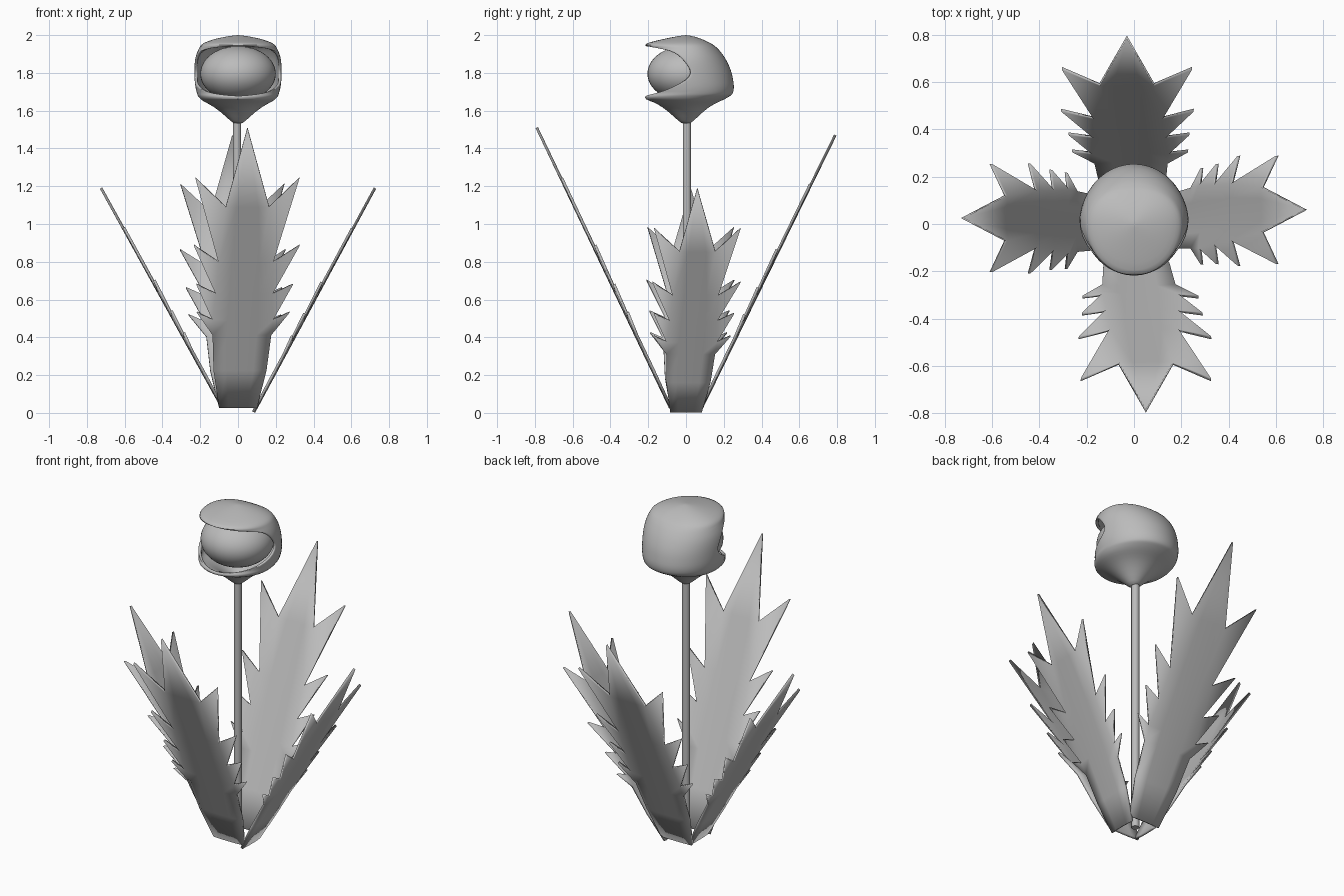
import bpy, bmesh, math

if "Cube" in bpy.data.objects:
    bpy.data.objects.remove(bpy.data.objects["Cube"])

grey = bpy.data.materials.new("plain_grey")
grey.diffuse_color = (0.5, 0.5, 0.5, 1)
grey.use_nodes = True
grey.node_tree.nodes["Principled BSDF"].inputs["Base Color"].default_value = grey.diffuse_color


def finish(name, bm, angle=40):
    me = bpy.data.meshes.new(name)
    bm.to_mesh(me)
    bm.free()
    me.materials.append(grey)
    ob = bpy.data.objects.new(name, me)
    bpy.context.collection.objects.link(ob)
    bpy.ops.object.select_all(action='DESELECT')
    ob.select_set(True)
    bpy.context.view_layer.objects.active = ob
    bpy.ops.object.shade_smooth_by_angle(angle=math.radians(angle))
    return ob


# Leaves: body half-widths and heights, plus the tooth tip between two stations
BODY = [(.10, 0), (.14, .2), (.155, .39), (.16, .47), (.15, .61),
        (.145, .78), (.115, 1.075), (0, 1.5)]
TEETH = {2: (.245, .51), 3: (.255, .66), 4: (.28, .87), 5: (.275, 1.23)}


def leaf(name, turn, r1, z0, z1, width, shift):
    bm = bmesh.new()
    ca, sa = math.cos(turn), math.sin(turn)

    def vert(u, v):
        t = v / 1.5
        lat = u * width + shift * min(1, t * 1.6)
        rad = .085 + (r1 - .085) * t - .4 * u * u * (1 - t)   # edges cup inward
        x, y = lat, -rad
        return bm.verts.new((x * ca - y * sa, x * sa + y * ca, z0 + (z1 - z0) * t))

    cols = [-1, -.5, 0, .5, 1]
    rows = [[vert(w * c, v) for c in cols] for w, v in BODY[:-1]]
    tip = vert(0, 1.5)
    for a, b in zip(rows, rows[1:]):
        for j in range(4):
            bm.faces.new((a[j], a[j + 1], b[j + 1], b[j]))
    for j in range(4):
        bm.faces.new((rows[-1][j], rows[-1][j + 1], tip))
    for i, (w, v) in TEETH.items():
        bm.faces.new((rows[i][4], vert(w, v), rows[i + 1][4]))
        bm.faces.new((rows[i][0], rows[i + 1][0], vert(-w, v)))
    ob = finish(name, bm)
    m = ob.modifiers.new("thickness", 'SOLIDIFY')
    m.thickness = .014
    m.offset = 0


leaf("front_leaf", 0, .79, .03, 1.51, 1, .05)
leaf("right_leaf", math.pi / 2, .725, .005, 1.19, .83, .06)
leaf("back_leaf", math.pi, .79, .03, 1.47, 1, .03)
leaf("left_leaf", -math.pi / 2, .725, .03, 1.19, .83, -.025)

# Stem
bm = bmesh.new()
bmesh.ops.create_cone(bm, cap_ends=True, segments=16, radius1=.022, radius2=.022, depth=1.52)
bmesh.ops.translate(bm, verts=bm.verts, vec=(-.005, .005, .79))
finish("stem", bm)

# Ball held in the flower
bm = bmesh.new()
bmesh.ops.create_uvsphere(bm, u_segments=40, v_segments=24, radius=1)
bmesh.ops.scale(bm, verts=bm.verts, vec=(.2, .2, .146))
bmesh.ops.translate(bm, verts=bm.verts, vec=(0, -.004, 1.796))
finish("flower_ball", bm)

# Hood: rows of height, front / side / back radius, half-angle of the front opening
HOOD = [(1.525, .018, .018, .018, 0), (1.57, .065, .065, .065, 0),
        (1.62, .125, .125, .12, 0), (1.645, .17, .175, .17, 0),
        (1.66, .22, .2, .205, 0), (1.678, .22, .213, .235, 0),
        (1.685, .215, .218, .245, 22), (1.70, .21, .224, .252, 52),
        (1.73, .21, .23, .255, 74), (1.76, .21, .232, .25, 90),
        (1.80, .21, .232, .243, 98), (1.84, .21, .232, .228, 92),
        (1.88, .21, .228, .207, 84), (1.91, .21, .218, .185, 73),
        (1.925, .215, .213, .172, 55), (1.936, .22, .208, .16, 28),
        (1.946, .225, .2, .15, 0), (1.96, .205, .18, .125, 0),
        (1.977, .13, .135, .09, 0), (1.992, .06, .07, .05, 0),
        (2.0, .005, .005, .005, 0)]
N = 40
bm = bmesh.new()
rows = []
for z, f, s, b, a0 in HOOD:
    a0 = math.radians(a0)
    row = []
    for j in range(N + 1):
        a = a0 + (2 * math.pi - 2 * a0) * j / N
        c = math.cos(a)
        r = s * (1 - c * c) + (f if c > 0 else b) * c * c
        row.append(bm.verts.new((r * math.sin(a), -r * c, z)))
    rows.append(row)
for p, q in zip(rows, rows[1:]):
    for j in range(N):
        bm.faces.new((p[j], p[j + 1], q[j + 1], q[j]))
bm.faces.new(rows[-1][:N])
bmesh.ops.remove_doubles(bm, verts=bm.verts, dist=.0003)
hood = finish("flower_hood", bm, 60)
m = hood.modifiers.new("thickness", 'SOLIDIFY')
m.thickness = .016
m.offset = -1
m = hood.modifiers.new("rounding", 'SUBSURF')
m.levels = m.render_levels = 1
